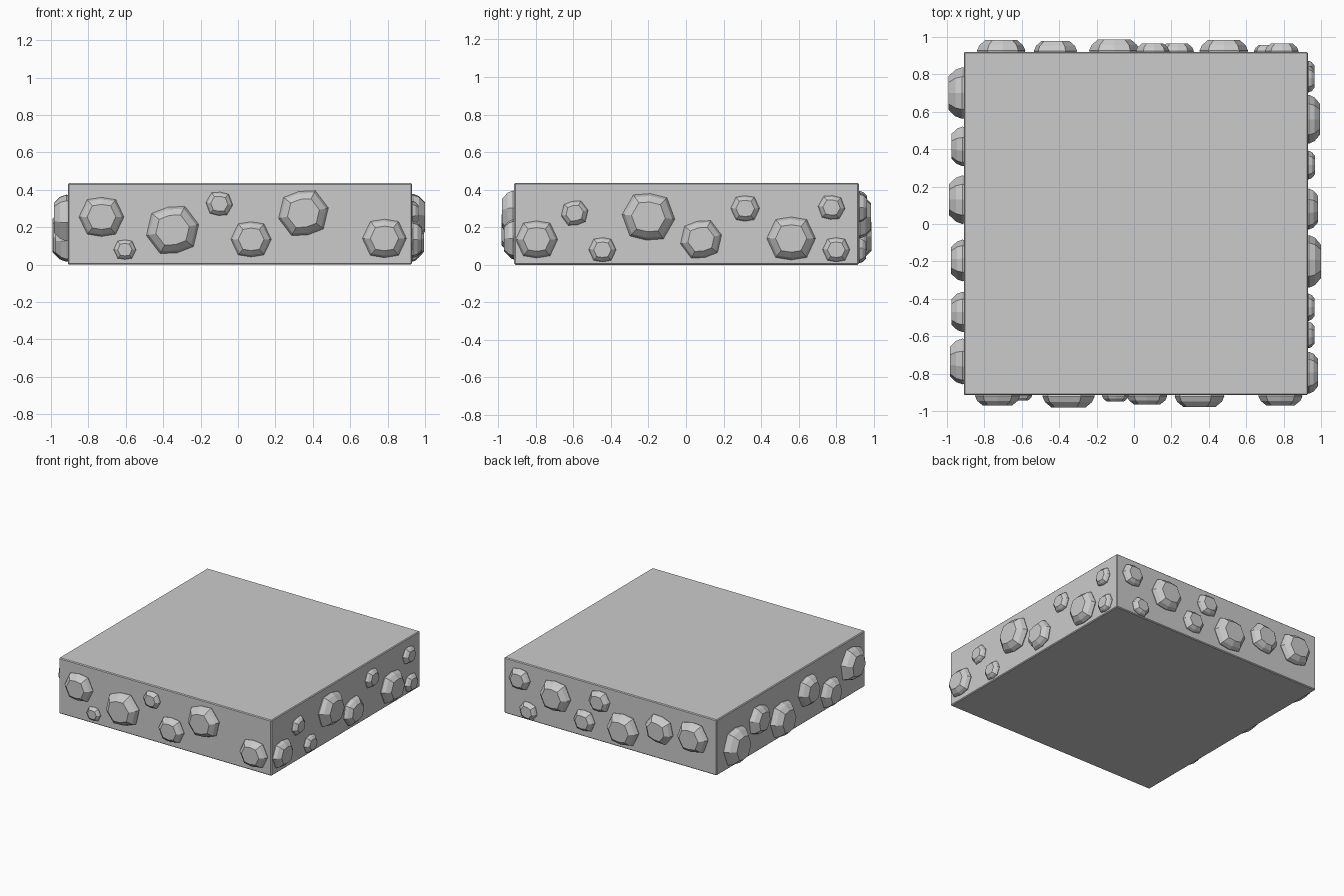
import bpy, bmesh, math
from mathutils import Vector, Matrix

if "Cube" in bpy.data.objects:
    bpy.data.objects.remove(bpy.data.objects["Cube"])

X0, X1, Y0, Y1, H = -0.91, 0.93, -0.915, 0.92, 0.435
SIDES = 8


def finish(bm, name):
    bmesh.ops.recalc_face_normals(bm, faces=bm.faces)
    me = bpy.data.meshes.new(name)
    bm.to_mesh(me)
    bm.free()
    ob = bpy.data.objects.new(name, me)
    bpy.context.collection.objects.link(ob)
    return ob


def ring(bm, frame, scale, depth):
    """Eight-sided stone outline with a flattened top and bottom."""
    verts = []
    for i in range(SIDES):
        t = math.tau * i / SIDES
        a = math.cos(t) * (0.9 if i % 2 else 1)
        b = max(-1, min(1, 1.25 * math.sin(t)))
        verts.append(bm.verts.new(frame @ Vector((a * scale, b * scale, depth))))
    return verts


def stone(bm, frame):
    """Faceted stone: widens just off the wall, then tapers to a flat front."""
    rings = [ring(bm, frame, s, d) for s, d in ((.9, -.5), (1, .1), (.9, .55), (.64, 1))]
    for lo, hi in zip(rings, rings[1:]):
        for i in range(SIDES):
            j = (i + 1) % SIDES
            bm.faces.new((lo[i], lo[j], hi[j], hi[i]))
    bm.faces.new(rings[0])
    bm.faces.new(rings[-1])


def stone_wall(name, origin, along, out, height, bulge, stones):
    """Stones are (position along wall, z, half width); the rest follows by rule."""
    bm = bmesh.new()
    basis = Matrix((along, (0, 0, 1), out)).transposed().to_4x4()
    for k, (pos, z, r) in enumerate(stones):
        tilt = Matrix.Rotation(math.radians((0, 12, 0, -5)[k % 4]), 4, 'Z')
        size = Matrix.Diagonal((r, r * height, r * bulge, 1))
        place = Matrix.Translation(Vector(origin) + Vector(along) * pos + Vector((0, 0, z)))
        stone(bm, place @ basis @ tilt @ size)
    finish(bm, name)


# Slab
bm = bmesh.new()
bmesh.ops.create_cube(bm, size=1)
for v in bm.verts:
    v.co = Vector((X0 if v.co.x < 0 else X1, Y0 if v.co.y < 0 else Y1,
                   0 if v.co.z < 0 else H))
slab = finish(bm, "slab")
bevel = slab.modifiers.new("edge", 'BEVEL')
bevel.width, bevel.segments = 0.006, 1

# Stones set into the four walls
stone_wall("front_stones", (0, Y0, 0), (1, 0, 0), (0, -1, 0), .87, .47, [
    (-.73, .255, .12), (-.35, .185, .143), (-.605, .08, .06), (-.1, .325, .072),
    (.07, .135, .108), (.35, .275, .136), (.783, .14, .118)])
stone_wall("right_stones", (X1, 0, 0), (0, 1, 0), (1, 0, 0), .88, .49, [
    (-.795, .135, .112), (-.593, .275, .073), (-.445, .08, .073), (-.2, .255, .141),
    (.56, .14, .13), (.08, .135, .112), (.315, .3, .077), (.775, .305, .072),
    (.8, .08, .073)])
stone_wall("back_stones", (0, Y1, 0), (1, 0, 0), (0, 1, 0), .88, .5, [
    (.79, .305, .09), (.715, .075, .075), (.48, .255, .13), (.1, .315, .09),
    (.23, .13, .09), (-.42, .235, .118), (-.105, .15, .135), (-.71, .25, .13)])
stone_wall("left_stones", (X0, 0, 0), (0, 1, 0), (-1, 0, 0), 1, .6, [
    (.7, .155, .138), (.415, .25, .108), (.13, .145, .13), (-.195, .245, .112),
    (-.47, .125, .108), (-.735, .25, .125)])
